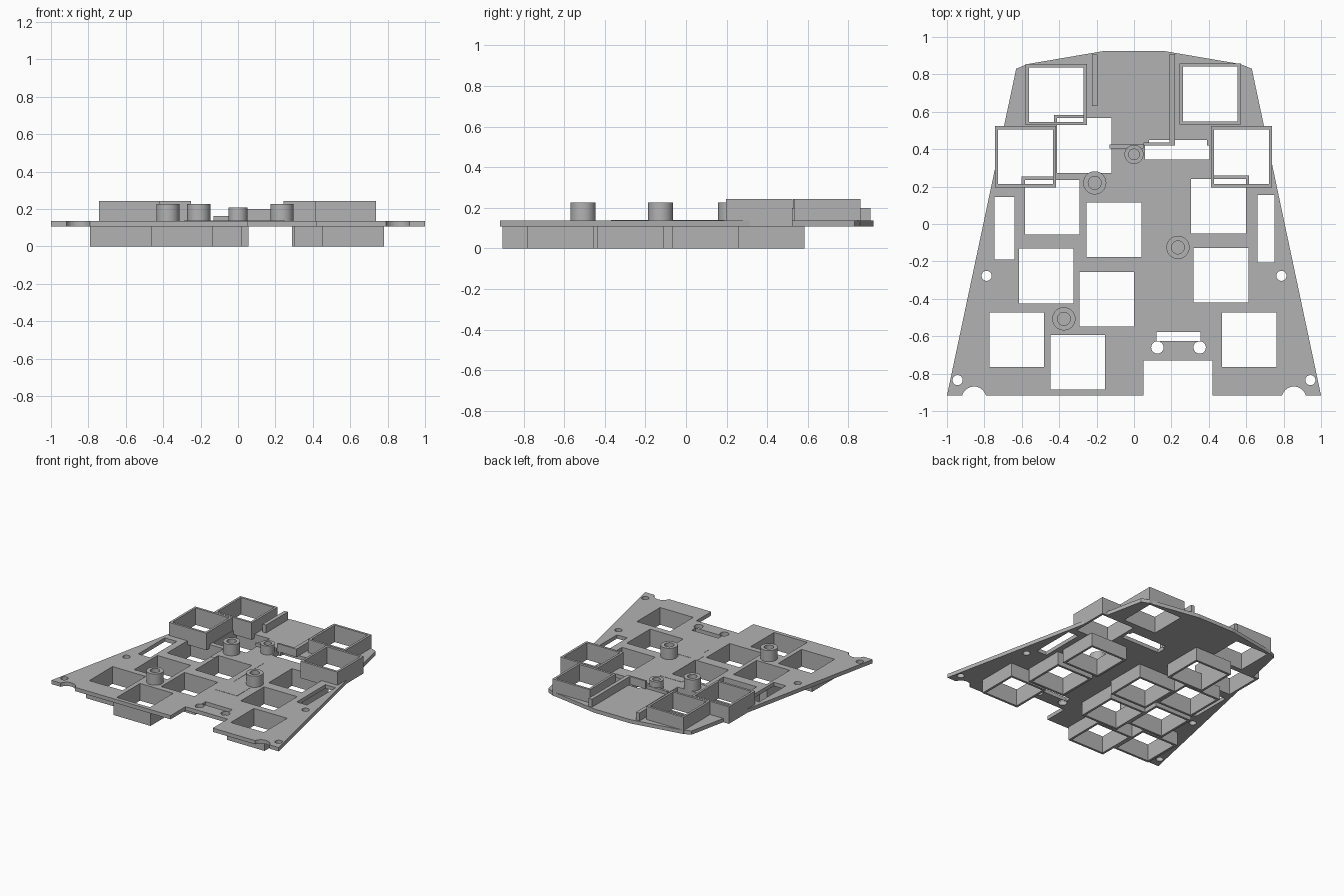
import bpy
import bmesh
import math

cube = bpy.data.objects.get("Cube")
if cube:
    bpy.data.objects.remove(cube, do_unlink=True)

PLATE_BOTTOM, PLATE_TOP, FRAME_TOP = 0.107, 0.137, 0.242
WINDOW = 0.146   # half width of a square window
WALL = 0.018

grey = bpy.data.materials.new("plain grey")
grey.use_nodes = True
grey.diffuse_color = (0.45, 0.45, 0.45, 1)
grey.node_tree.nodes["Principled BSDF"].inputs["Base Color"].default_value = grey.diffuse_color


def finish(name, bm):
    bmesh.ops.recalc_face_normals(bm, faces=bm.faces)
    mesh = bpy.data.meshes.new(name)
    bm.to_mesh(mesh)
    bm.free()
    mesh.materials.append(grey)
    obj = bpy.data.objects.new(name, mesh)
    bpy.context.collection.objects.link(obj)
    return obj


def prism(name, outline, low, high):
    """Solid with a flat outline, extruded from low to high."""
    bm = bmesh.new()
    face = bm.faces.new([bm.verts.new((x, y, low)) for x, y in outline])
    moved = bmesh.ops.extrude_face_region(bm, geom=[face])["geom"]
    tops = [v for v in moved if isinstance(v, bmesh.types.BMVert)]
    bmesh.ops.translate(bm, verts=tops, vec=(0, 0, high - low))
    return finish(name, bm)


def ring(name, outer, inner, low, high):
    """Open tube between two outlines with the same number of points."""
    bm = bmesh.new()
    loops = [[bm.verts.new((x, y, z)) for x, y in line]
             for line, z in ((outer, low), (outer, high), (inner, high), (inner, low))]
    count = len(outer)
    for a, b in zip(loops, loops[1:] + loops[:1]):
        for i in range(count):
            j = (i + 1) % count
            bm.faces.new((a[i], a[j], b[j], b[i]))
    return finish(name, bm)


def rect(left, right, front, back):
    return [(left, front), (right, front), (right, back), (left, back)]


def square(x, y, half):
    return rect(x - half, x + half, y - half, y + half)


def circle(x, y, radius, sides=32):
    steps = [math.tau * i / sides for i in range(sides)]
    return [(x + radius * math.cos(a), y + radius * math.sin(a)) for a in steps]


def cut(target, outline):
    cutter = prism("cutter", outline, -1, 1)
    mod = target.modifiers.new("cut", "BOOLEAN")
    mod.operation = "DIFFERENCE"
    mod.solver = "EXACT"
    mod.object = cutter
    with bpy.context.temp_override(object=target, active_object=target):
        bpy.ops.object.modifier_apply(modifier=mod.name)
    bpy.data.objects.remove(cutter, do_unlink=True)


# Window centres: sockets hang below the plate, collars stand on top
sockets = [(-0.437, 0.09), (-0.107, -0.03), (-0.47, -0.278), (-0.145, -0.403),
           (-0.627, -0.618), (-0.3, -0.74), (-0.265, 0.42),
           (0.452, 0.095), (0.465, -0.275), (0.617, -0.618)]
collars = [(-0.415, 0.692), (-0.58, 0.36), (0.408, 0.695), (0.575, 0.36)]

# Main plate with a stepped front edge
half = [(0.63, 0.83), (0.57, 0.855), (0.16, 0.925)]
outline = [(-1, -0.917), (0.05, -0.917), (0.05, -0.73), (0.42, -0.73), (0.42, -0.917), (1, -0.917)]
outline += half + [(-x, y) for x, y in reversed(half)]
plate = prism("main_plate", outline, PLATE_BOTTOM, PLATE_TOP)

# Square windows
for x, y in sockets + collars:
    cut(plate, square(x, y, WINDOW))

# Slots
for slot in (rect(-0.745, -0.64, -0.19, 0.145), rect(0.66, 0.75, -0.205, 0.155),
             rect(0.12, 0.355, -0.625, -0.578), rect(0.06, 0.405, 0.345, 0.42),
             rect(0.08, 0.39, 0.4, 0.45)):
    cut(plate, slot)

# Screw holes and rounded notches in the front edge
for side in (-1, 1):
    cut(plate, circle(side * 0.943, -0.835, 0.027))
    cut(plate, circle(side * 0.788, -0.277, 0.027))
    cut(plate, circle(side * 0.855, -0.935, 0.066))
    cut(plate, circle(0.238 + side * 0.113, -0.66, 0.033))

# Socket frames below and collar frames above
for x, y in sockets:
    ring("socket_frame", square(x, y, WINDOW + WALL), square(x, y, WINDOW), 0, PLATE_BOTTOM)
for x, y in collars:
    ring("collar_frame", square(x, y, WINDOW + WALL), square(x, y, WINDOW), PLATE_BOTTOM, FRAME_TOP)

# Hollow screw posts
for x, y, radius, top in ((0, 0.372, 0.051, 0.207), (-0.21, 0.22, 0.062, 0.226),
                          (0.235, -0.125, 0.062, 0.226), (-0.375, -0.507, 0.062, 0.226)):
    post = ring("screw_post", circle(x, y, radius), circle(x, y, radius * 0.56), PLATE_TOP, top)
    bpy.ops.object.select_all(action="DESELECT")
    post.select_set(True)
    bpy.context.view_layer.objects.active = post
    bpy.ops.object.shade_smooth_by_angle()

# Ribs and low walls at the back
prism("left_rib", rect(-0.225, -0.195, 0.63, 0.905), PLATE_TOP, 0.2)
prism("right_rib", rect(0.19, 0.22, 0.42, 0.91), PLATE_TOP, 0.2)
prism("cross_wall", rect(0.05, 0.19, 0.42, 0.435), PLATE_TOP, 0.2)
prism("low_cross_wall", rect(-0.13, 0.05, 0.405, 0.425), PLATE_TOP, 0.162)

# Thin cable patch around the middle window
patch = [(-0.29, 0.07), (-0.255, 0.07), (-0.255, 0.117), (0.04, 0.117), (0.04, -0.178),
         (0.025, -0.178), (0.025, -0.26), (0.06, -0.31), (0.06, -0.37), (0.25, -0.37),
         (0.25, -0.185), (0.09, -0.185), (0.09, 0.19), (-0.095, 0.19), (-0.1, 0.14), (-0.29, 0.14)]
prism("cable_patch", patch, PLATE_TOP, PLATE_TOP + 0.002)
